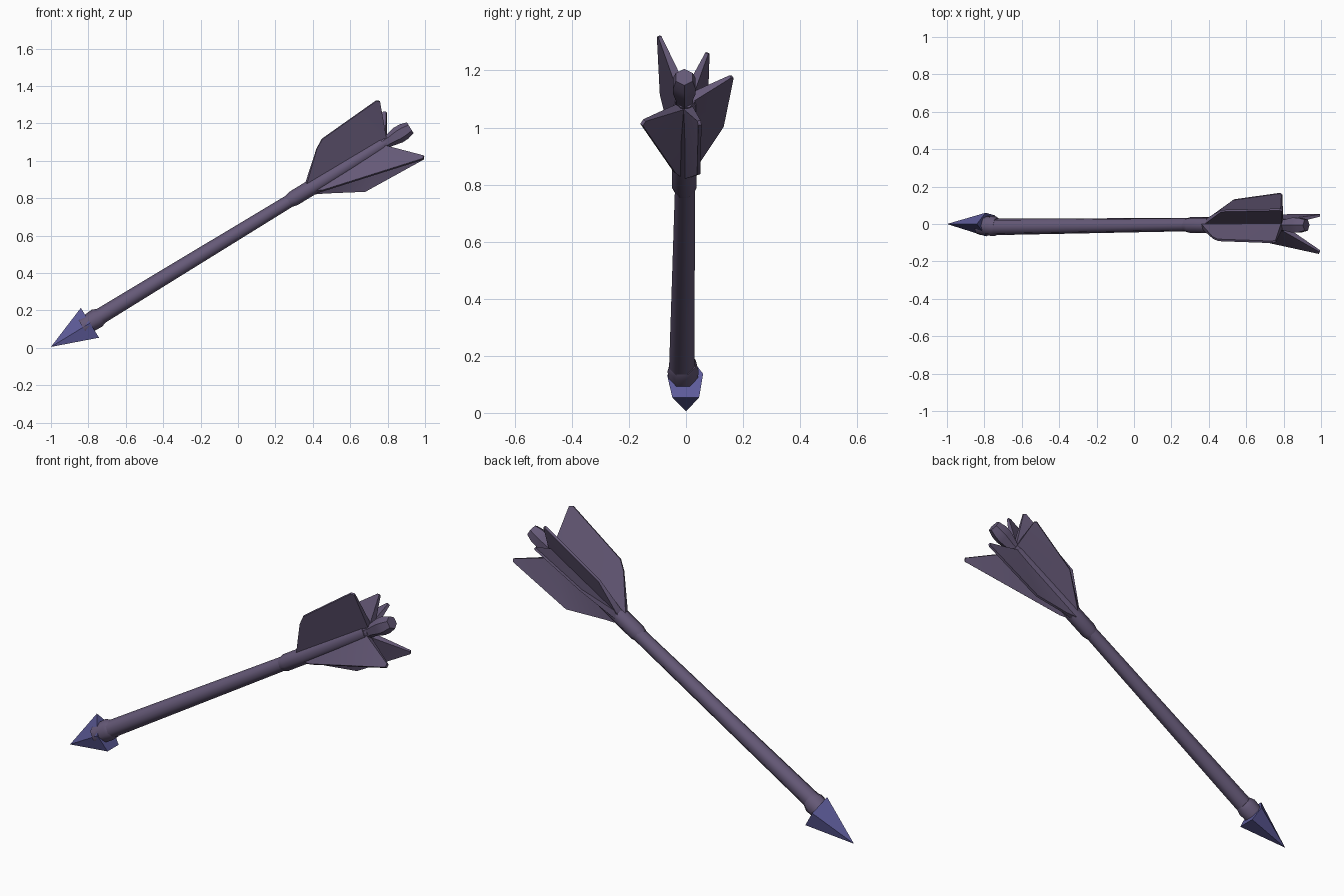
import bpy, bmesh, math
from mathutils import Vector

if "Cube" in bpy.data.objects:
    bpy.data.objects.remove(bpy.data.objects["Cube"])

# Arrow frame: s runs from tip to nock, u is "up" across the arrow, y is sideways
TIP = Vector((-1.0, 0.0, 0.005))
D = Vector((0.854, 0.0, 0.521)).normalized()
U = Vector((-D.z, 0.0, D.x))
Y = Vector((0, 1, 0))


def pos(s, u, y):
    return TIP + D * s + U * u + Y * y


def material(name, rgb):
    m = bpy.data.materials.new(name)
    m.diffuse_color = (*rgb, 1)
    m.use_nodes = True
    m.node_tree.nodes["Principled BSDF"].inputs["Base Color"].default_value = m.diffuse_color
    return m


PURPLE = material("dusky_purple", (0.13, 0.10, 0.185))
BLUE = material("steel_blue", (0.11, 0.105, 0.32))


def finish(name, bm, mat, angle=40):
    bmesh.ops.recalc_face_normals(bm, faces=bm.faces)
    me = bpy.data.meshes.new(name)
    bm.to_mesh(me)
    bm.free()
    me.materials.append(mat)
    ob = bpy.data.objects.new(name, me)
    bpy.context.collection.objects.link(ob)
    bpy.ops.object.select_all(action='DESELECT')
    ob.select_set(True)
    bpy.context.view_layer.objects.active = ob
    bpy.ops.object.shade_smooth_by_angle(angle=math.radians(angle))
    return ob


def tube(name, rings, mat, sides=7, angle=60):
    """Loft rings of (s, radius, sideways offset), capped at both ends."""
    bm = bmesh.new()
    loops = []
    for s, r, off in rings:
        loops.append([bm.verts.new(pos(s, r * math.cos(a), off + r * math.sin(a)))
                      for a in (2 * math.pi * i / sides for i in range(sides))])
    for a, b in zip(loops, loops[1:]):
        for i in range(sides):
            j = (i + 1) % sides
            bm.faces.new((a[i], a[j], b[j], b[i]))
    bm.faces.new(loops[0])
    bm.faces.new(loops[-1])
    return finish(name, bm, mat, angle)


def fin(name, degrees, outline):
    """Radial blade from an (s, radius) outline, thick at the root."""
    a = math.radians(degrees)
    c, k = math.cos(a), math.sin(a)
    bm = bmesh.new()
    sides = []
    for sign in (-1, 1):
        loop = []
        for s, r in outline:
            t = sign * (0.018 if r < 0.03 else 0.006)
            loop.append(bm.verts.new(pos(s, r * c - t * k, r * k + t * c)))
        sides.append(loop)
        bm.faces.new(loop)
    n = len(outline)
    for i in range(n):
        j = (i + 1) % n
        bm.faces.new((sides[0][i], sides[0][j], sides[1][j], sides[1][i]))
    bmesh.ops.triangulate(bm, faces=[f for f in bm.faces if len(f.verts) > 4])
    return finish(name, bm, PURPLE, 35)


# Arrowhead: five-sided flattened pyramid
bm = bmesh.new()
base = [bm.verts.new(pos(0.245, u, y)) for u, y in
        ((0.095, 0.0), (0.005, 0.06), (-0.092, 0.046), (-0.092, -0.048), (0.0, -0.066))]
apex = bm.verts.new(pos(0, 0, 0))
bm.faces.new(base)
for i in range(5):
    bm.faces.new((base[i], base[(i + 1) % 5], apex))
finish("arrowhead", bm, BLUE, 25)

# Collar behind the head, tapered shaft, and sleeve under the fins
tube("head_collar", [(0.20, 0.05, -0.01), (0.29, 0.056, -0.01), (0.315, 0.046, -0.012)], PURPLE)
tube("shaft", [(0.22, 0.046, -0.016), (1.55, 0.036, -0.003), (2.1, 0.036, -0.003)], PURPLE)
tube("fin_sleeve", [(1.49, 0.036, -0.006), (1.52, 0.044, -0.006), (1.66, 0.044, -0.006),
                    (2.08, 0.04, -0.004)], PURPLE)

# Nock knob at the tail
tube("nock", [(2.06, 0.034, -0.004), (2.12, 0.034, -0.006), (2.175, 0.046, -0.006),
              (2.21, 0.045, -0.006), (2.25, 0.034, -0.006)], PURPLE, sides=6, angle=45)

# Five fins fanned around the tail
fin("upper_front_fin", -24, [(1.60, 0.02), (1.765, 0.18), (1.816, 0.212),
                             (2.17, 0.238), (2.185, 0.225), (2.11, 0.02)])
fin("upper_back_fin", 28, [(1.62, 0.02), (1.80, 0.15), (2.175, 0.165),
                           (2.185, 0.155), (2.11, 0.02)])
fin("back_fin", 66, [(1.62, 0.02), (1.83, 0.142), (2.13, 0.18),
                     (2.14, 0.17), (2.10, 0.02)])
fin("lower_front_fin", 221, [(1.60, 0.02), (1.68, 0.06), (2.222, 0.237),
                             (2.234, 0.222), (2.08, 0.02)])
fin("lower_back_fin", 165, [(1.60, 0.02), (1.68, 0.065), (1.867, 0.172),
                            (2.225, 0.188), (2.234, 0.175), (2.08, 0.02)])
